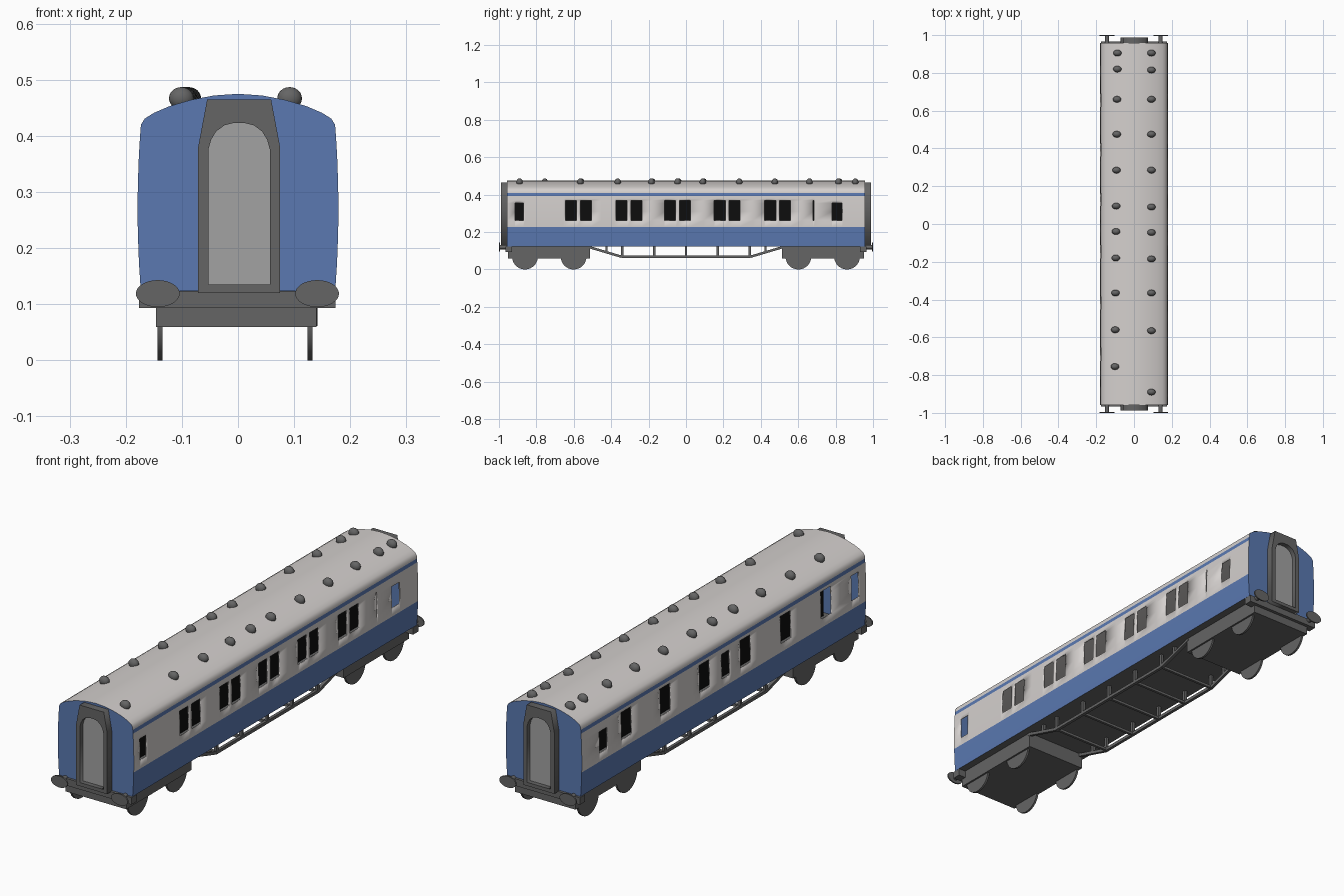
import bpy, bmesh, math
from mathutils import Vector

if "Cube" in bpy.data.objects:
    bpy.data.objects.remove(bpy.data.objects["Cube"])


def material(name, rgb):
    m = bpy.data.materials.new(name)
    m.diffuse_color = (*rgb, 1)
    m.use_nodes = True
    m.node_tree.nodes["Principled BSDF"].inputs["Base Color"].default_value = m.diffuse_color
    return m


CREAM = material("pale_grey_paint", (0.66, 0.63, 0.615))
BLUE = material("blue_paint", (0.103, 0.19, 0.44))
DARK = material("dark_grey_metal", (0.13, 0.13, 0.13))
DOOR = material("mid_grey_door", (0.36, 0.36, 0.36))
BLACK = material("black_interior", (0.004, 0.004, 0.004))


def finish(obj, *mats, smooth=False):
    for m in mats:
        obj.data.materials.append(m)
    if smooth:
        bpy.ops.object.select_all(action='DESELECT')
        obj.select_set(True)
        bpy.context.view_layer.objects.active = obj
        bpy.ops.object.shade_smooth_by_angle(angle=math.radians(30))
    return obj


def from_bmesh(name, bm):
    me = bpy.data.meshes.new(name)
    bm.to_mesh(me)
    bm.free()
    obj = bpy.data.objects.new(name, me)
    bpy.context.collection.objects.link(obj)
    return obj


def box(name, lo, hi, mat):
    bm = bmesh.new()
    bmesh.ops.create_cube(bm, size=1)
    for v in bm.verts:
        v.co = Vector([(a + b) / 2 + c * (b - a) for a, b, c in zip(lo, hi, v.co)])
    return finish(from_bmesh(name, bm), mat)


def disc(name, loc, radii, depth, axis, mat, sides=32):
    rot = (0, math.pi / 2, 0) if axis == 'X' else (math.pi / 2, 0, 0)
    bpy.ops.mesh.primitive_cylinder_add(vertices=sides, radius=1, depth=1, location=loc, rotation=rot)
    o = bpy.context.object
    o.name = name
    o.scale = (radii[0], radii[1], depth)
    return finish(o, mat, smooth=True)


def plate(name, outlines, y0, y1, mat):
    """Filled outlines (x, z) extruded between two y values; a second outline is a hole."""
    cu = bpy.data.curves.new(name, 'CURVE')
    cu.dimensions, cu.fill_mode = '2D', 'BOTH'
    cu.extrude = abs(y1 - y0) / 2
    for pts in outlines:
        sp = cu.splines.new('POLY')
        sp.points.add(len(pts) - 1)
        for p, (x, z) in zip(sp.points, pts):
            p.co = (x, z, 0, 1)
        sp.use_cyclic_u = True
    o = bpy.data.objects.new(name, cu)
    bpy.context.collection.objects.link(o)
    o.rotation_euler = (math.pi / 2, 0, 0)
    o.location = (0, (y0 + y1) / 2, 0)
    bpy.ops.object.select_all(action='DESELECT')
    o.select_set(True)
    bpy.context.view_layer.objects.active = o
    bpy.ops.object.convert(target='MESH')
    return finish(bpy.context.object, mat)


# Window openings: (y start, y end, z top) for each side
BOTTOM = 0.263
right_windows = [(-0.915, -0.87, 0.355), (0.78, 0.835, 0.355), (0.678, 0.684, 0.37)]
for y in (-0.645, -0.375, -0.115, 0.15, 0.42):
    right_windows += [(y, y + 0.06, 0.37), (y + 0.08, y + 0.14, 0.37)]
left_windows = [(0.784, 0.838, 0.355), (-0.04, 0.014, 0.37), (-0.91, -0.86, 0.37)]
left_windows += [(y, y + 0.07, 0.38) for y in (0.62, 0.358, 0.094, -0.182, -0.453, -0.725)]

# Body shell: one profile swept along y, window faces removed, coloured by height
END = 0.957
half = [(0.179 - 0.006 * ((z - 0.27) / 0.15) ** 2, z)
        for z in (0.124, 0.175, 0.228, BOTTOM, 0.31, 0.355, 0.37, 0.38, 0.392, 0.408)]
half += [(0.173, 0.42), (0.166, 0.431), (0.15, 0.441), (0.122, 0.453), (0.085, 0.464), (0.043, 0.472)]
profile = half + [(0, 0.475)] + [(-x, z) for x, z in reversed(half)]
ys = sorted({-END, END} | {y for w in right_windows + left_windows for y in w[:2]})

bm = bmesh.new()
rings = [[bm.verts.new((x, y, z)) for x, z in profile] for y in ys]
n = len(profile)
for a, b in zip(rings, rings[1:]):
    for i in range(n):
        j = (i + 1) % n
        bm.faces.new((a[i], a[j], b[j], b[i]))
bm.faces.new(rings[0])
bm.faces.new(rings[-1])
bmesh.ops.recalc_face_normals(bm, faces=bm.faces)
holes = []
for f in bm.faces:
    c = f.calc_center_median()
    if abs(f.normal.y) > 0.9:
        f.material_index = 1
    elif f.normal.z < -0.9:
        f.material_index = 2
    else:
        f.material_index = 1 if c.z < 0.228 or 0.392 < c.z < 0.408 else 0
    if abs(c.x) > 0.16:
        for y0, y1, top in (right_windows if c.x > 0 else left_windows):
            if y0 < c.y < y1 and BOTTOM < c.z < top:
                holes.append(f)
                break
bmesh.ops.delete(bm, geom=holes, context='FACES')
body = finish(from_bmesh("carriage_body", bm), CREAM, BLUE, DARK, smooth=True)
shell = body.modifiers.new("wall_thickness", 'SOLIDIFY')
shell.thickness, shell.offset = 0.005, -1

# Dark partition seen through the windows
box("interior_partition", (-0.003, -0.92, 0.132), (0.003, 0.93, 0.405), BLACK)

# Roof vents
left_y = (0.905, 0.82, 0.66, 0.475, 0.285, 0.095, -0.04, -0.18, -0.365, -0.56, -0.755)
right_y = (0.905, 0.815, 0.66, 0.475, 0.285, 0.09, -0.045, -0.185, -0.365, -0.565, -0.89)
for x, row in ((-0.095, left_y), (0.092, right_y)):
    for y in row:
        bpy.ops.mesh.primitive_uv_sphere_add(segments=20, ring_count=12, radius=1,
                                             location=(x + (0.008 * y if x < 0 else 0), y, 0.467))
        o = bpy.context.object
        o.name = "roof_vent"
        o.scale = (0.022, 0.017, 0.02)
        finish(o, DARK, smooth=True)

# Both ends: gangway, door, buffer beam, buffers, bogie
outer = [(-0.071, 0.12), (0.075, 0.12), (0.075, 0.38), (0.059, 0.465), (-0.055, 0.465), (-0.071, 0.38)]
arch = [(0.055, 0.375), (0.05, 0.393), (0.041, 0.408), (0.026, 0.419), (0.01, 0.423)]
inner = [(-0.053, 0.135), (0.057, 0.135)] + [(x + 0.002, z) for x, z in arch]
inner += [(0.002 - x, z) for x, z in reversed(arch)]
for s in (-1, 1):
    plate("gangway_frame", [outer, inner], s * 0.955, s * 0.988, DARK)
    plate("gangway_door", [inner], s * 0.956, s * 0.968, DOOR)
    lo, hi = sorted((s * 0.93, s * 0.966))
    box("buffer_beam", (-0.176, lo, 0.093), (0.174, hi, 0.123), DARK)
    for x in (-0.143, 0.141):
        disc("buffer_shaft", (x, s * 0.975, 0.119), (0.011, 0.011), 0.04, 'Y', DARK, 16)
        disc("buffer_head", (x, s * 0.997, 0.119), (0.039, 0.024), 0.006, 'Y', DARK)
    lo, hi = sorted((s * 0.512, s * 0.952))
    box("bogie_frame", (-0.146, lo, 0.059), (0.14, hi, 0.124), DARK)
    for y in (0.601, 0.861):
        for x in (-0.139, 0.128):
            disc("wheel", (x, s * y, 0.069), (0.069, 0.069), 0.009, 'X', DARK)


# Underframe truss: bent rod, posts and cross bars
def rod(name, a, b, size):
    a, b = Vector(a), Vector(b)
    bpy.ops.mesh.primitive_cube_add(size=1, location=(a + b) / 2)
    o = bpy.context.object
    o.name = name
    o.rotation_euler = (b - a).to_track_quat('Z', 'Y').to_euler()
    o.scale = (size, size, (b - a).length)
    finish(o, DARK)


for x in (-0.135, 0.135):
    path = [(x, -0.52, 0.12), (x, -0.345, 0.068), (x, 0.345, 0.068), (x, 0.52, 0.12)]
    for a, b in zip(path, path[1:]):
        rod("truss_rod", a, b, 0.013)
    for y in (-0.425, -0.34, -0.17, 0, 0.17, 0.34, 0.425):
        rod("truss_post", (x, y, 0.068 if abs(y) < 0.4 else 0.09), (x, y, 0.126), 0.013)
for y in (-0.34, -0.17, 0, 0.17, 0.34):
    rod("truss_cross_bar", (-0.135, y, 0.068), (0.135, y, 0.068), 0.011)
